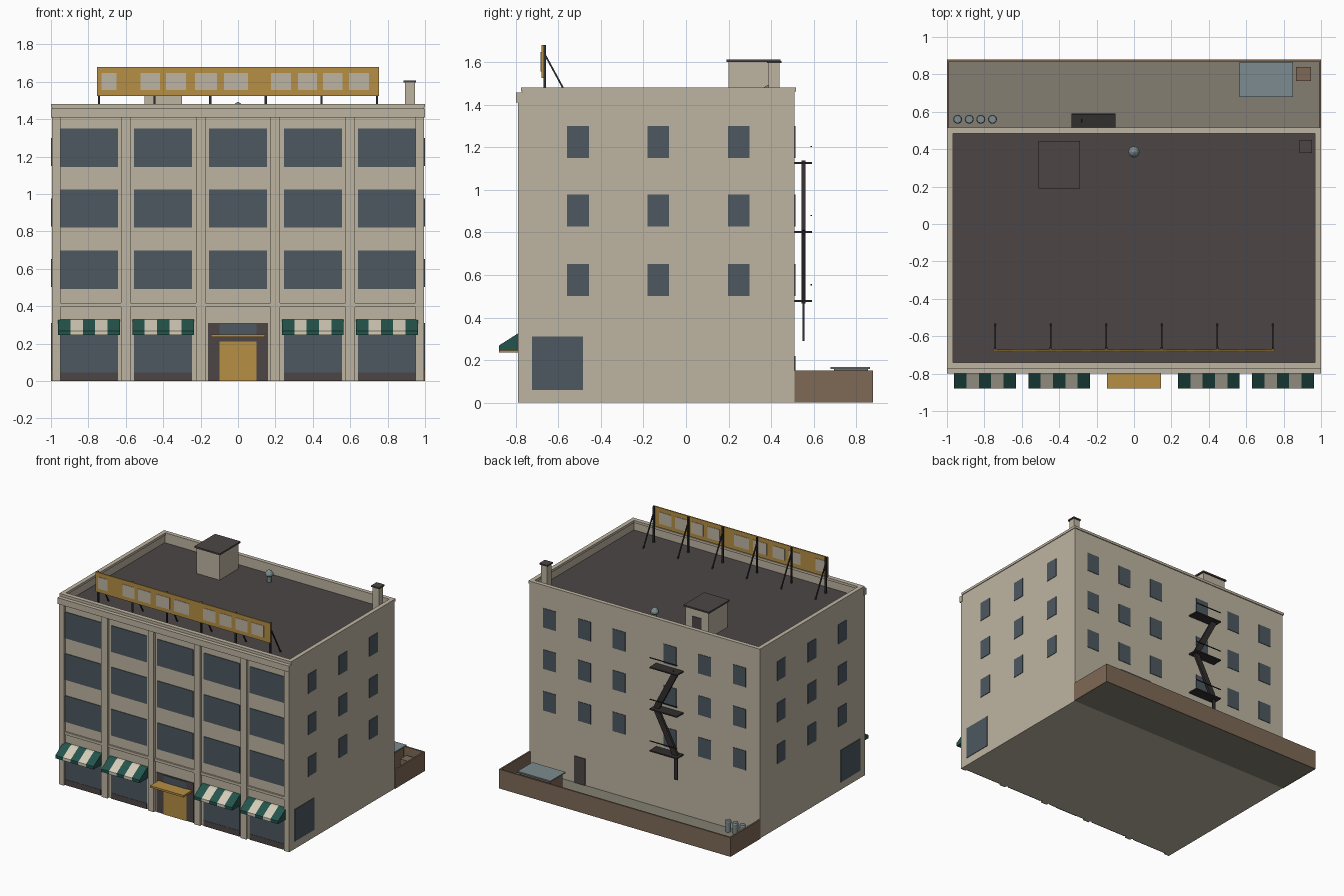
import bpy, bmesh, math
from mathutils import Vector

if "Cube" in bpy.data.objects:
    bpy.data.objects.remove(bpy.data.objects["Cube"])


def mat(name, r, g, b):
    m = bpy.data.materials.new(name)
    lin = [((c / 255 + 0.055) / 1.055) ** 2.4 for c in (r, g, b)]
    m.diffuse_color = (*lin, 1)
    m.use_nodes = True
    m.node_tree.nodes["Principled BSDF"].inputs["Base Color"].default_value = m.diffuse_color
    return m


WALL = mat("stone", 190, 181, 162)
GLASS = mat("window_glass", 76, 88, 96)
GOLD = mat("gold_paint", 182, 142, 68)
GREEN = mat("awning_green", 36, 84, 76)
CREAM = mat("awning_cream", 212, 204, 184)
TAR = mat("roof_tar", 76, 70, 69)
PAVING = mat("yard_paving", 131, 127, 113)
BRICK = mat("brown_brick", 126, 105, 86)
METAL = mat("galvanised_metal", 124, 139, 142)
STEEL = mat("dark_steel", 50, 46, 46)


def finish(name, bm, *mats):
    bmesh.ops.recalc_face_normals(bm, faces=bm.faces)
    me = bpy.data.meshes.new(name)
    bm.to_mesh(me)
    bm.free()
    for m in mats:
        me.materials.append(m)
    ob = bpy.data.objects.new(name, me)
    bpy.context.collection.objects.link(ob)
    return ob


def add_box(bm, x0, x1, y0, y1, z0, z1):
    vs = bmesh.ops.create_cube(bm, size=1)["verts"]
    for v in vs:
        v.co = Vector(((x0 + x1) / 2 + v.co.x * (x1 - x0),
                       (y0 + y1) / 2 + v.co.y * (y1 - y0),
                       (z0 + z1) / 2 + v.co.z * (z1 - z0)))


def boxes(name, m, items):
    bm = bmesh.new()
    for it in items:
        add_box(bm, *it)
    return finish(name, bm, m)


def beam(bm, a, b, w, d):
    """Rectangular bar from a to b; w is its width across, d its depth."""
    a, b = Vector(a), Vector(b)
    q = (b - a).to_track_quat('Z', 'Y')
    for v in bmesh.ops.create_cube(bm, size=1)["verts"]:
        p = Vector((v.co.x * w, v.co.y * d, v.co.z * (b - a).length))
        v.co = (a + b) / 2 + q @ p


def turned(name, m, x, y, profile, n=12):
    """Revolve (radius, z) points around a vertical axis."""
    bm = bmesh.new()
    rings = [[bm.verts.new((x + r * math.cos(i * math.tau / n),
                            y + r * math.sin(i * math.tau / n), z))
              for i in range(n)] for r, z in profile]
    for lo, hi in zip(rings, rings[1:]):
        for i in range(n):
            bm.faces.new((lo[i], lo[(i + 1) % n], hi[(i + 1) % n], hi[i]))
    bm.faces.new(rings[0])
    bm.faces.new(rings[-1])
    return finish(name, bm, m)


W, FRONT, BACK, ROOF, TOP = 0.995, -0.77, 0.51, 1.40, 1.48

# Main block with a sunken roof behind the parapet
bm = bmesh.new()
add_box(bm, -W, W, FRONT, BACK, 0, TOP)
bm.normal_update()
top = [f for f in bm.faces if f.normal.z > 0.9]
bmesh.ops.inset_region(bm, faces=top, thickness=0.025)
inner = bmesh.ops.extrude_face_region(bm, geom=top)["geom"]
bmesh.ops.delete(bm, geom=top, context='FACES_ONLY')
for v in inner:
    if isinstance(v, bmesh.types.BMVert):
        v.co.z = ROOF
for f in bm.faces:
    if all(abs(v.co.z - ROOF) < 1e-4 for v in f.verts):
        f.material_index = 1
finish("building_block", bm, WALL, TAR)

# Parapet coping, cornice, belt course, pilasters
boxes("parapet_coping", WALL, [
    (-1, 1, -0.775, -0.74, 1.463, TOP + 0.002), (-1, 1, 0.485, 0.517, 1.463, TOP + 0.002),
    (-1, -0.967, -0.74, 0.485, 1.463, TOP + 0.002), (0.967, 1, -0.74, 0.485, 1.463, TOP + 0.002)])
boxes("cornice", WALL, [(-1, 1, -0.80, FRONT, 1.41, 1.458)])
boxes("belt_course", WALL, [(-W, W, -0.783, FRONT, 0.396, 0.417)])
boxes("pilasters", WALL,
      [(c - 0.025, c + 0.025, -0.79, FRONT, 0, 1.41) for c in (-0.6, -0.2, 0.2, 0.6)]
      + [(-W, -0.95, -0.79, FRONT, 0, 1.41), (0.95, W, -0.79, FRONT, 0, 1.41)])

# Front windows and shopfronts
BAYS = (-0.797, -0.4, 0, 0.4, 0.797)
SHOPS = [b for b in BAYS if b]
F = FRONT - 0.005
boxes("front_windows", GLASS, [(b - 0.155, b + 0.155, F, FRONT, z0, z0 + 0.205)
                               for b in BAYS for z0 in (0.492, 0.82, 1.145)])
boxes("shop_windows", GLASS, [(b - 0.155, b + 0.155, F, FRONT, 0.045, 0.31) for b in SHOPS])
boxes("shop_plinths", TAR, [(b - 0.155, b + 0.155, F - 0.002, FRONT, 0, 0.045) for b in SHOPS])

# Entrance
boxes("entrance_surround", TAR, [(-0.16, 0.16, F, FRONT, 0, 0.31)])
boxes("entrance_door", GOLD, [(-0.10, 0.10, F - 0.004, F, 0, 0.21)])
boxes("entrance_transom", GLASS, [(-0.10, 0.10, F - 0.004, F, 0.25, 0.305)])
boxes("entrance_canopy", GOLD, [(-0.145, 0.145, -0.88, FRONT, 0.235, 0.25)])

# Striped awnings: one wedge-shaped slice per stripe
for n, c in enumerate(SHOPS):
    bm = bmesh.new()
    prof = [(FRONT, 0.33), (-0.79, 0.325), (-0.88, 0.268), (-0.88, 0.245), (FRONT, 0.245)]
    for s in range(5):
        x0 = c - 0.165 + s * 0.066
        ends = [[bm.verts.new((x, y, z)) for y, z in prof] for x in (x0, x0 + 0.066)]
        fs = [bm.faces.new(e) for e in ends]
        for i in range(5):
            j = (i + 1) % 5
            fs.append(bm.faces.new((ends[0][i], ends[0][j], ends[1][j], ends[1][i])))
        for f in fs:
            f.material_index = s % 2
    finish(f"awning_{n + 1}", bm, GREEN, CREAM)

# Side and back windows
ROWS = (0.502, 0.827, 1.15)
for name, s in (("left", -1), ("right", 1)):
    xs = sorted((s * W, s * (W + 0.004)))
    boxes(name + "_windows", GLASS,
          [(*xs, y - 0.051, y + 0.051, z, z + 0.15) for y in (-0.508, -0.13, 0.248) for z in ROWS]
          + [(*xs, -0.723, -0.485, 0.06, 0.31)])
boxes("back_windows", GLASS, [(x - 0.055, x + 0.055, BACK, BACK + 0.004, z, z + 0.15)
                              for x in (-0.82, -0.52, -0.22, 0.22, 0.52, 0.82) for z in ROWS])
boxes("back_door", TAR, [(0.51, 0.605, BACK, BACK + 0.005, 0.01, 0.22)])

# Fire escape: platforms, rails, zigzag stairs and drop ladder
bm = bmesh.new()
LEVELS = (0.477, 0.802, 1.127)
for z in LEVELS:
    add_box(bm, -0.335, -0.10, BACK, 0.592, z - 0.005, z + 0.005)
    add_box(bm, -0.335, -0.10, 0.586, 0.592, z + 0.074, z + 0.08)
beam(bm, (-0.30, 0.552, LEVELS[2]), (-0.13, 0.552, LEVELS[1]), 0.018, 0.045)
beam(bm, (-0.13, 0.552, LEVELS[1]), (-0.30, 0.552, LEVELS[0]), 0.018, 0.045)
add_box(bm, -0.315, -0.285, 0.548, 0.556, 0.29, LEVELS[0])
finish("fire_escape", bm, STEEL)

# Back yard
boxes("yard_floor", PAVING, [(-0.99, 0.99, BACK, 0.87, 0, 0.012)])
boxes("yard_wall", BRICK, [(-1, 1, 0.868, 0.88, 0, 0.15), (-1, -0.988, BACK, 0.868, 0, 0.15),
                           (0.988, 1, BACK, 0.868, 0, 0.15)])
boxes("bin_body", BRICK, [(0.58, 0.835, 0.695, 0.855, 0.012, 0.158)])
boxes("bin_lid", METAL, [(0.565, 0.85, 0.68, 0.865, 0.158, 0.168)])
boxes("crate", BRICK, [(0.865, 0.945, 0.765, 0.84, 0.012, 0.10)])
for i in range(4):
    turned(f"trash_can_{i + 1}", METAL, -0.943 + i * 0.062, 0.56,
           [(0.019, 0.012), (0.022, 0.09), (0.024, 0.09), (0.02, 0.1)])

# Rooftop stair house, chimney, vent
boxes("stair_house", WALL, [(-0.50, -0.30, 0.20, 0.435, ROOF, 1.60)])
boxes("stair_house_cap", TAR, [(-0.51, -0.29, 0.19, 0.445, 1.60, 1.612)])
boxes("stair_house_door", TAR, [(-0.44, -0.36, 0.435, 0.44, ROOF, 1.54)])
boxes("chimney", WALL, [(0.892, 0.945, 0.388, 0.44, ROOF, 1.595)])
boxes("chimney_cap", TAR, [(0.884, 0.953, 0.38, 0.448, 1.595, 1.606)])
turned("roof_vent", METAL, 0, 0.385, [(0.017, ROOF), (0.017, 1.44), (0.03, 1.45),
                                      (0.03, 1.465), (0.018, 1.482), (0.003, 1.492)])

# Roof sign with blank panels on both faces, posts and braces
boxes("sign_board", GOLD, [(-0.755, 0.755, -0.68, -0.67, 1.525, 1.68)])
panels = [(-0.73, -0.65), (-0.52, -0.417), (-0.385, -0.278), (-0.23, -0.112), (-0.075, 0.053),
          (0.176, 0.283), (0.32, 0.422), (0.455, 0.56), (0.593, 0.7)]
boxes("sign_panels", WALL, [(a, b, -0.683, -0.667, 1.556, 1.647) for a, b in panels])
bm = bmesh.new()
for i in range(6):
    x = -0.743 + i * 0.2972
    add_box(bm, x - 0.006, x + 0.006, -0.67, -0.658, ROOF, 1.68)
    beam(bm, (x, -0.66, 1.63), (x, -0.535, ROOF), 0.008, 0.008)
finish("sign_frame", bm, STEEL)
